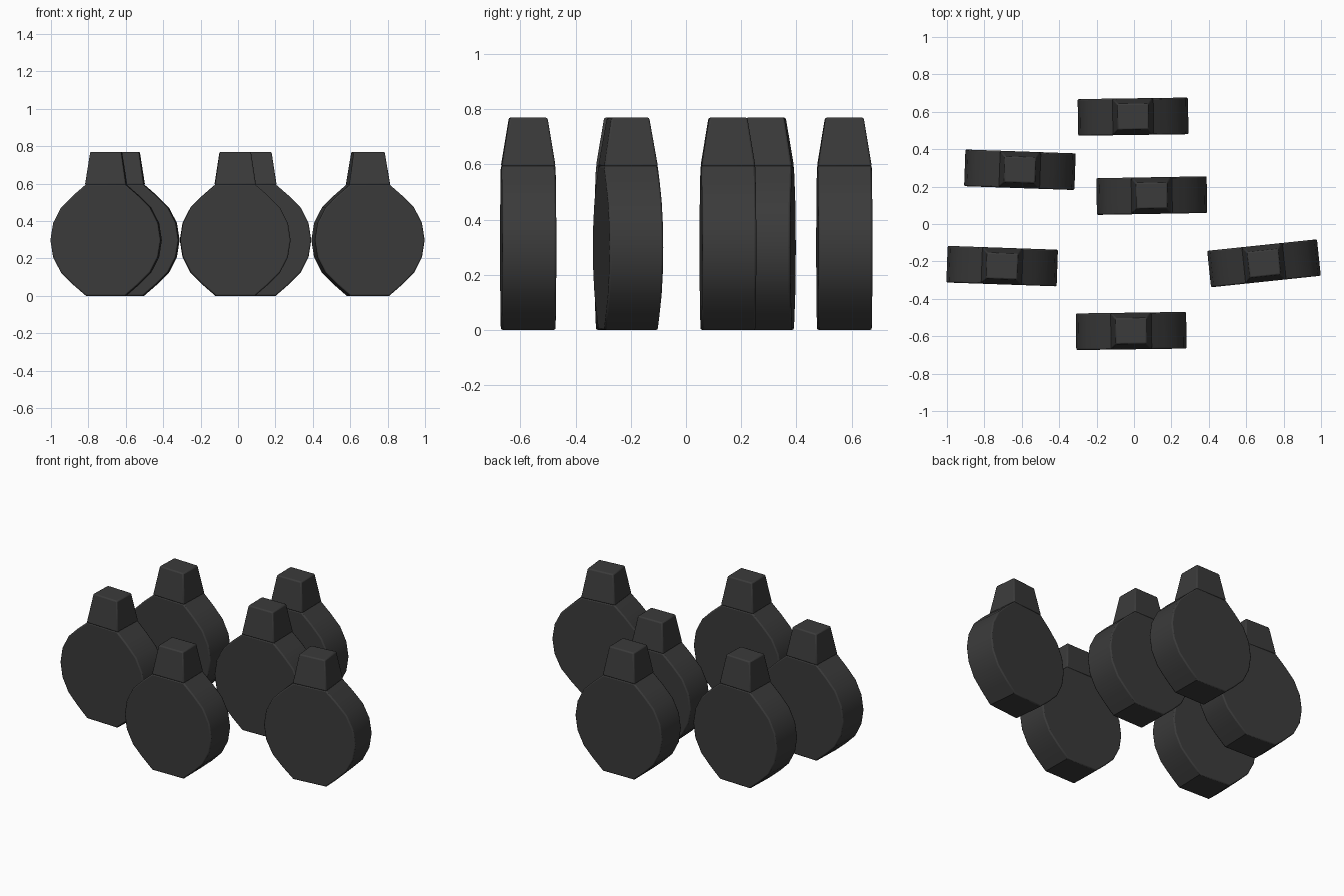
import bpy, bmesh
from math import sin, cos, radians

if "Cube" in bpy.data.objects:
    bpy.data.objects.remove(bpy.data.objects["Cube"])

dark = bpy.data.materials.new("dark_grey")
dark.use_nodes = True
grey = (0.043, 0.043, 0.043, 1)
dark.diffuse_color = grey
dark.node_tree.nodes["Principled BSDF"].inputs["Base Color"].default_value = grey

RADIUS, HALF_DEPTH, MID_Z = 0.295, 0.098, 0.298


def finish(bm, name, place):
    """Turn the bmesh into a placed object with softened corners."""
    bmesh.ops.recalc_face_normals(bm, faces=bm.faces)
    mesh = bpy.data.meshes.new(name)
    bm.to_mesh(mesh)
    bm.free()
    mesh.materials.append(dark)
    obj = bpy.data.objects.new(name, mesh)
    bpy.context.collection.objects.link(obj)
    x, y, turn = place
    obj.location = (x, y, 0)
    obj.rotation_euler.z = radians(turn)
    bevel = obj.modifiers.new("soft_edge", "BEVEL")
    bevel.width = 0.007
    bevel.segments = 2
    bevel.limit_method = "ANGLE"
    bevel.angle_limit = radians(60)
    bpy.ops.object.select_all(action="DESELECT")
    obj.select_set(True)
    bpy.context.view_layer.objects.active = obj
    bpy.ops.object.shade_smooth_by_angle(angle=radians(35))


def loft(bm, lower, upper):
    """Join two matching rings of points and cap both."""
    a = [bm.verts.new(p) for p in lower]
    b = [bm.verts.new(p) for p in upper]
    bm.faces.new(a)
    bm.faces.new(b)
    for i in range(len(a)):
        j = (i + 1) % len(a)
        bm.faces.new((a[i], a[j], b[j], b[i]))


def body(name, place):
    # Round side arcs, closed by a flat top and a flat foot
    right = [(0.105, -MID_Z)]
    right += [(RADIUS * cos(radians(t)), RADIUS * sin(radians(t)))
              for t in range(-54, 55, 18)]
    right += [(0.105, MID_Z)]
    outline = right + [(-x, -z) for x, z in right]
    bm = bmesh.new()
    loft(bm, *[[(x, y, z + MID_Z) for x, z in outline]
               for y in (-HALF_DEPTH, HALF_DEPTH)])
    finish(bm, name, place)


def neck(name, place):
    def ring(hx, hy, z):
        return [(-hx, -hy, z), (hx, -hy, z), (hx, hy, z), (-hx, hy, z)]
    bm = bmesh.new()
    loft(bm, ring(0.11, HALF_DEPTH, 2 * MID_Z - 0.003), ring(0.083, 0.069, 0.77))
    finish(bm, name, place)


# x, y and turn in degrees of each piece
places = {
    "front": (-0.015, -0.572, 0.8),
    "right_front": (-0.705, -0.225, -2),
    "right_back": (-0.61, 0.29, -2),
    "left": (0.695, -0.21, 6),
    "centre": (0.095, 0.152, 1),
    "back": (-0.005, 0.574, 0.8),
}
for label, place in places.items():
    body(label + "_round_body", place)
    neck(label + "_tapered_neck", place)
